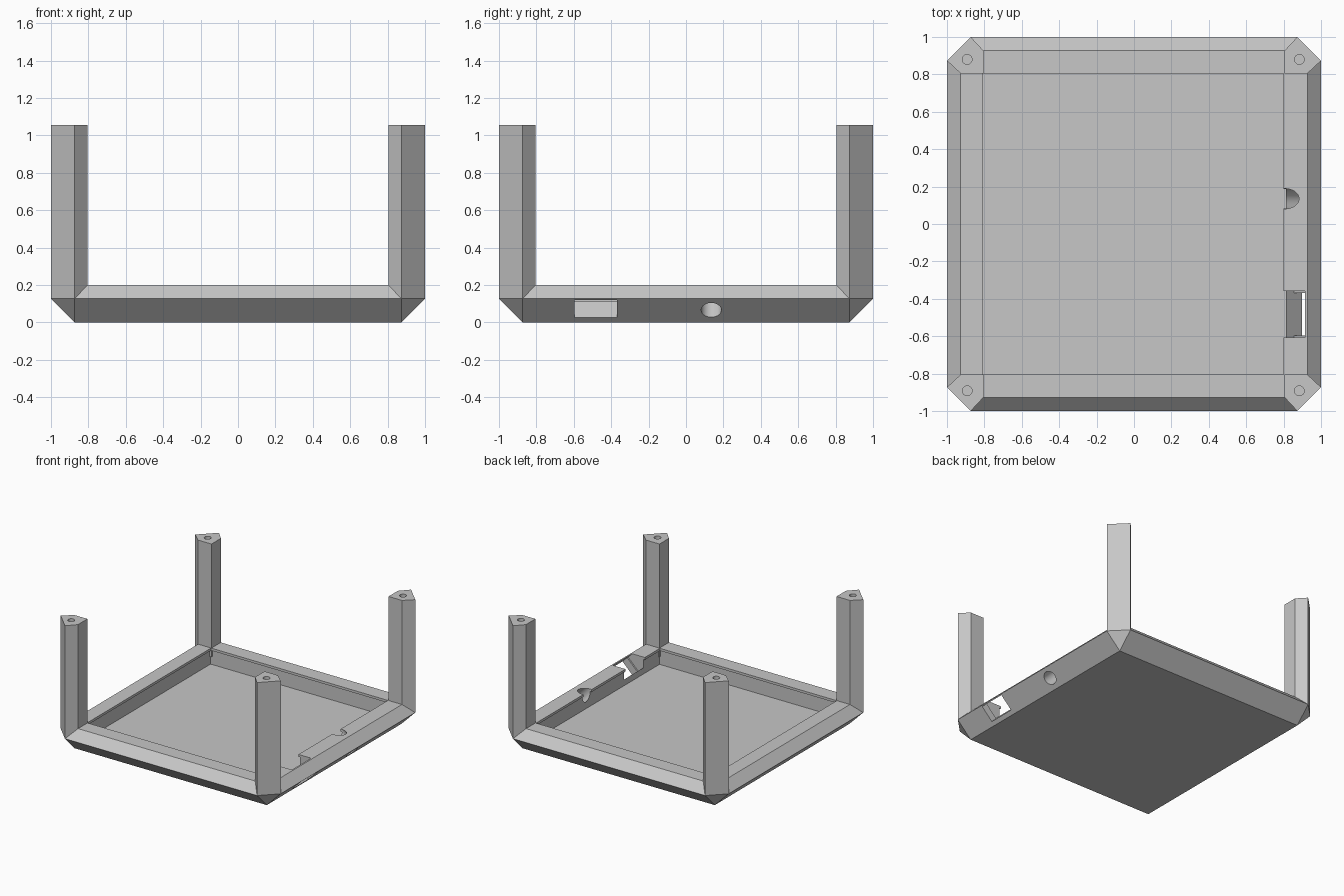
import bpy, bmesh, math
from mathutils import Vector, Matrix

if "Cube" in bpy.data.objects:
    bpy.data.objects.remove(bpy.data.objects["Cube"])

grey = bpy.data.materials.new("plain grey")
grey.diffuse_color = (0.57, 0.57, 0.57, 1)
grey.use_nodes = True
grey.node_tree.nodes["Principled BSDF"].inputs["Base Color"].default_value = grey.diffuse_color

SX, SY = -0.004, 0.0      # slight offset of the inner opening


def finish(bm, name):
    bmesh.ops.recalc_face_normals(bm, faces=bm.faces)
    me = bpy.data.meshes.new(name)
    bm.to_mesh(me)
    bm.free()
    ob = bpy.data.objects.new(name, me)
    me.materials.append(grey)
    bpy.context.collection.objects.link(ob)
    return ob


def box(name, size, loc, rot=0.0):
    bm = bmesh.new()
    m = Matrix.Translation(loc) @ Matrix.Rotation(rot, 4, 'Y') @ Matrix.Diagonal((*size, 1))
    bmesh.ops.create_cube(bm, size=1, matrix=m)
    return finish(bm, name)


def cylinder(name, r, depth, loc, rot=0.0):
    bm = bmesh.new()
    m = Matrix.Translation(loc) @ Matrix.Rotation(rot, 4, 'Y')
    bmesh.ops.create_cone(bm, cap_ends=True, segments=40, radius1=r, radius2=r,
                          depth=depth, matrix=m)
    return finish(bm, name)


def cut(target, cutter):
    cutter.hide_render = True
    mod = target.modifiers.new("cut", 'BOOLEAN')
    mod.operation, mod.solver, mod.object = 'DIFFERENCE', 'EXACT', cutter
    bpy.context.view_layer.objects.active = target
    bpy.ops.object.modifier_apply(modifier=mod.name)
    bpy.data.objects.remove(cutter)


def smooth(ob):
    bpy.ops.object.select_all(action='DESELECT')
    ob.select_set(True)
    bpy.context.view_layer.objects.active = ob
    bpy.ops.object.shade_smooth_by_angle(angle=math.radians(25))


# Tray body: bevelled hull with a square bottom and chamfered corners
bm = bmesh.new()
for sx in (-1, 1):
    for sy in (-1, 1):
        for x, y, z in ((.873, .873, 0), (1, .873, .127), (.873, 1, .127),
                        (.927, .805, .2), (.805, .927, .2)):
            bm.verts.new((sx * x, sy * y, z))
bmesh.ops.convex_hull(bm, input=bm.verts)
bmesh.ops.dissolve_limit(bm, angle_limit=0.01, verts=bm.verts, edges=bm.edges)
tray = finish(bm, "tray")

# Recess under a thin overhanging lip
cut(tray, box("recess", (1.634, 1.634, 0.12), (SX, SY, 0.12)))
cut(tray, box("lip_opening", (1.608, 1.608, 0.2), (SX, SY, 0.26)))

# Round port and stepped slot, square to the lower slope of the right rail
out = Vector((1, 0, -1)).normalized()
tilt = math.radians(45)
cut(tray, cylinder("round_port", 0.054, 0.5, Vector((0.94, 0.135, 0.066)) - out * 0.1, -tilt))
mouth = Vector((0.946, -0.4825, 0.073))
cut(tray, box("slot", (0.5, 0.225, 0.134), mouth - out * 0.1, tilt))
cut(tray, box("slot_inner", (0.3, 0.25, 0.134), mouth - out * 0.21, tilt))
smooth(tray)

# Four five-sided legs with screw holes in the tops
profile = ((1, .873), (.873, 1), (.805, .927), (.805, .805), (.927, .805))
for sx, side in ((-1, "left"), (1, "right")):
    for sy, end in ((-1, "front"), (1, "back")):
        bm = bmesh.new()
        face = bm.faces.new([bm.verts.new((sx * x, sy * y, .127)) for x, y in profile])
        new = bmesh.ops.extrude_face_region(bm, geom=[face])["geom"]
        bmesh.ops.translate(bm, vec=(0, 0, 0.928),
                            verts=[v for v in new if isinstance(v, bmesh.types.BMVert)])
        leg = finish(bm, f"{end}_{side}_leg")
        cut(leg, cylinder("screw_hole", 0.026, 0.6,
                          (sx * .888 + SX, sy * .886 - .006, 1.055)))
        smooth(leg)
